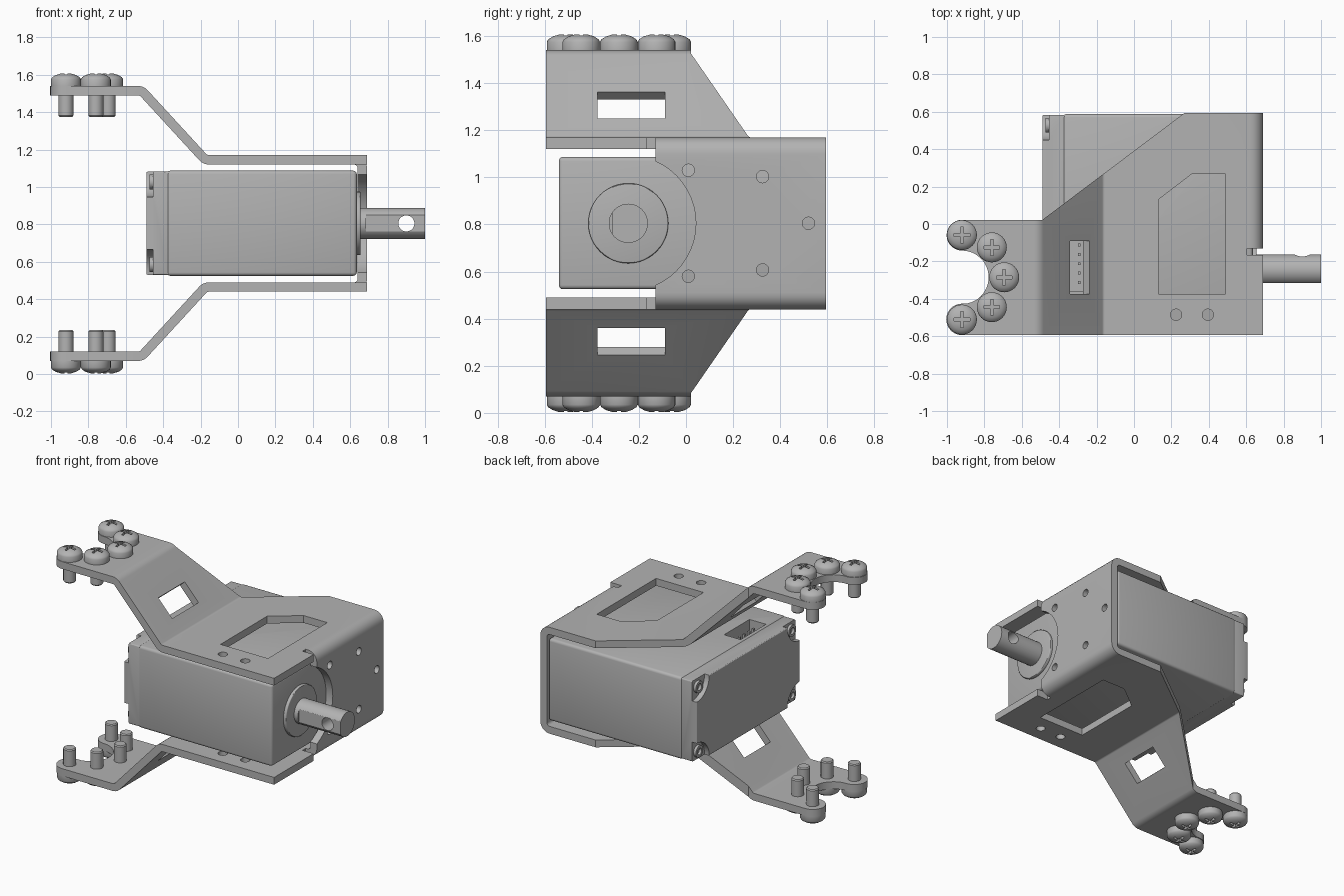
import bpy, bmesh, math
from mathutils import Vector, Matrix

if "Cube" in bpy.data.objects:
    bpy.data.objects.remove(bpy.data.objects["Cube"], do_unlink=True)

MID = 0.805                 # height of the symmetry plane
AXIS_Y = -0.245             # shaft axis
ARM_Y = -0.285              # arm centre line
HALF = 0.594                # half depth of the bracket

grey = bpy.data.materials.new("metal grey")
grey.use_nodes = True
grey.diffuse_color = (0.45, 0.45, 0.45, 1)
grey.node_tree.nodes["Principled BSDF"].inputs["Base Color"].default_value = (0.45, 0.45, 0.45, 1)


def finish(name, bm):
    bmesh.ops.recalc_face_normals(bm, faces=bm.faces)
    mesh = bpy.data.meshes.new(name)
    bm.to_mesh(mesh)
    bm.free()
    mesh.materials.append(grey)
    obj = bpy.data.objects.new(name, mesh)
    bpy.context.collection.objects.link(obj)
    return obj


def box(name, lo, hi, bevel=0.0, tilt=0.0):
    lo, hi = Vector(lo), Vector(hi)
    bm = bmesh.new()
    bmesh.ops.create_cube(bm, size=1)
    bmesh.ops.scale(bm, vec=hi - lo, verts=bm.verts)
    if bevel:
        bmesh.ops.bevel(bm, geom=bm.edges[:], offset=bevel, segments=3, profile=0.5, affect='EDGES')
    bmesh.ops.rotate(bm, matrix=Matrix.Rotation(tilt, 3, 'Y'), verts=bm.verts)
    bmesh.ops.translate(bm, vec=(lo + hi) / 2, verts=bm.verts)
    return finish(name, bm)


def prism(name, points, start, end):
    """Extrude a closed 3D outline from offset start to offset end."""
    bm = bmesh.new()
    start, end = Vector(start), Vector(end)
    face = bm.faces.new([bm.verts.new(Vector(p) + start) for p in points])
    top = bmesh.ops.extrude_face_region(bm, geom=[face])["geom"]
    bmesh.ops.translate(bm, vec=end - start, verts=[v for v in top if isinstance(v, bmesh.types.BMVert)])
    return finish(name, bm)


def cylinder(name, centre, radius, length, axis, bevel=0.0):
    bm = bmesh.new()
    bmesh.ops.create_cone(bm, cap_ends=True, segments=48, radius1=radius, radius2=radius, depth=length)
    if bevel:
        rims = [e for e in bm.edges if abs(e.verts[0].co.z - e.verts[1].co.z) < 1e-5]
        bmesh.ops.bevel(bm, geom=rims, offset=bevel, segments=3, profile=0.5, affect='EDGES')
    turn = Vector((0, 0, 1)).rotation_difference(Vector(axis)).to_matrix()
    bmesh.ops.rotate(bm, matrix=turn, verts=bm.verts)
    bmesh.ops.translate(bm, vec=centre, verts=bm.verts)
    return finish(name, bm)


def carve(obj, cutters, operation='DIFFERENCE'):
    for cutter in cutters:
        mod = obj.modifiers.new("carve", 'BOOLEAN')
        mod.object, mod.operation, mod.solver = cutter, operation, 'EXACT'
        bpy.context.view_layer.update()
        mesh = bpy.data.meshes.new_from_object(obj.evaluated_get(bpy.context.evaluated_depsgraph_get()))
        obj.modifiers.clear()
        obj.data = mesh
        bpy.data.objects.remove(cutter, do_unlink=True)


def smooth(obj):
    bpy.ops.object.select_all(action='DESELECT')
    obj.select_set(True)
    bpy.context.view_layer.objects.active = obj
    bpy.ops.object.shade_smooth_by_angle(angle=math.radians(30))


def arc(cx, cy, r, a0, a1, n=16):
    angles = [math.radians(a0 + (a1 - a0) * i / n) for i in range(n + 1)]
    return [(cx + r * math.cos(a), cy + r * math.sin(a)) for a in angles]


def strip(path, thick, radius, steps=6):
    """Sheet-metal cross-section: a bent centre line with rounded corners."""
    path = [Vector(p) for p in path]
    left, right = [], []

    def add(p, d):
        n = Vector((-d.y, d.x)) * thick / 2
        left.append(p + n)
        right.append(p - n)

    add(path[0], (path[1] - path[0]).normalized())
    for a, b, c in zip(path, path[1:], path[2:]):
        d0, d1 = (b - a).normalized(), (c - b).normalized()
        turn = math.atan2(d0.x * d1.y - d0.y * d1.x, d0.dot(d1))
        side = math.copysign(1, turn)
        centre = b - d0 * radius * math.tan(abs(turn) / 2) + Vector((-d0.y, d0.x)) * radius * side
        for i in range(steps + 1):
            d = Matrix.Rotation(turn * i / steps, 2) @ d0
            add(centre - Vector((-d.y, d.x)) * radius * side, d)
    add(path[-1], (path[-1] - path[-2]).normalized())
    return left + right[::-1]


# Bracket: bent strip trimmed to its plan outline
half_path = [(-1.01, 1.515), (-0.515, 1.515), (-0.175, 1.145), (0.665, 1.145)]
path = half_path + [(x, 2 * MID - z) for x, z in reversed(half_path)]
section = [(p.x, 0, p.y) for p in strip(path, 0.05, 0.045)]
bracket = prism("bracket", section, (0, -HALF - 0.01, 0), (0, HALF + 0.01, 0))
plan = [(0.75, -HALF), (0.75, HALF), (0.27, HALF), (-0.49, 0.022)]
plan += arc(-0.92, ARM_Y + 0.225, 0.082, 90, 270)
plan += arc(-0.92, ARM_Y, 0.143, 90, -90)[1:-1]
plan += arc(-0.92, ARM_Y - 0.225, 0.084, 90, 270)
carve(bracket, [prism("trim", [(x, y, 0) for x, y in plan], (0, 0, -0.5), (0, 0, 2))], 'INTERSECT')

# Bracket openings: shaft clearance, windows and holes
window = [(0.13, -0.375), (0.49, -0.375), (0.49, 0.268), (0.31, 0.268), (0.13, 0.13)]
cutters = [box("corner_cut", (0.605, -0.7, 0.3), (0.8, -0.13, 1.3)),
           cylinder("shaft_clearance", (0.68, AXIS_Y, MID), 0.287, 0.14, (1, 0, 0)),
           prism("window_cut", [(x, y, 0) for x, y in window], (0, 0, 0.2), (0, 0, 1.4))]
for side in (1, -1):
    z = MID + side * 0.48
    cutters.append(box("arm_window_cut", (-0.39, -0.375, z - 0.1), (-0.235, -0.09, z + 0.1),
                       tilt=side * math.radians(47.4)))
cutters += [cylinder("plate_hole", (x, -0.485, MID), 0.03, 1.2, (0, 0, 1)) for x in (0.225, 0.395)]
for y, dz in ((0.01, 0.225), (0.01, -0.225), (0.325, 0.198), (0.325, -0.198), (0.52, 0)):
    cutters.append(cylinder("side_hole", (0.665, y, MID + dz), 0.026, 0.1, (1, 0, 0)))
carve(bracket, cutters)
smooth(bracket)

# Flange tips beyond the relief notches
for name, z in (("upper_flange_tip", 1.12), ("lower_flange_tip", 0.44)):
    box(name, (0.605, -HALF, z), (0.69, -0.165, z + 0.05))

# Motor housing and rear cap
body = box("motor_body", (-0.38, -0.54, 0.525), (0.635, 0.588, 1.087), 0.018)
cap = box("motor_rear_cap", (-0.49, -0.535, 0.53), (-0.365, 0.583, 1.082), 0.008)
corners = [(y, z) for y in (-0.535, 0.583) for z in (0.53, 1.082)]
carve(cap, [cylinder("corner_recess", (-0.49, y, z), 0.135, 0.07, (1, 0, 0)) for y, z in corners])
for y, z in corners:
    yc, zc = y + math.copysign(0.055, -y), z + math.copysign(0.055, MID - z)
    bolt = cylinder("housing_bolt", (-0.46, yc, zc), 0.04, 0.025, (1, 0, 0))
    carve(bolt, [cylinder("bolt_socket", (-0.475, yc, zc), 0.022, 0.04, (1, 0, 0))])
    smooth(bolt)

# Connector socket with pins
carve(body, [box("socket_cut", (-0.355, -0.36, 0.97), (-0.23, -0.085, 1.2))])
for i in range(5):
    y = -0.32 + i * 0.05
    box("connector_pin", (-0.3, y, 0.965), (-0.285, y + 0.015, 1.06))
smooth(body)
smooth(cap)

# Boss and shaft with flat and cross hole
smooth(cylinder("shaft_boss", (0.64, AXIS_Y, MID), 0.17, 0.03, (1, 0, 0), 0.006))
shaft = cylinder("output_shaft", (0.81, AXIS_Y, MID), 0.083, 0.38, (1, 0, 0))
carve(shaft, [box("flat_cut", (0.685, -0.5, 0.6), (1.1, AXIS_Y - 0.07, 1)),
              cylinder("cross_hole", (0.9, AXIS_Y, MID), 0.043, 0.4, (0, 1, 0))])
smooth(shaft)

# Domed cross-recess screw, shared by both arms
profile = [(0, -0.165), (0.034, -0.165), (0.04, -0.158), (0.04, 0), (0.08, 0),
           (0.08, 0.035), (0.074, 0.046), (0.055, 0.058), (0.03, 0.066), (0, 0.068)]
bm = bmesh.new()
verts = [bm.verts.new((r, 0, z)) for r, z in profile]
edges = [bm.edges.new(pair) for pair in zip(verts, verts[1:])]
bmesh.ops.spin(bm, geom=verts + edges, axis=(0, 0, 1), cent=(0, 0, 0), angle=math.tau, steps=32)
bmesh.ops.remove_doubles(bm, verts=bm.verts, dist=1e-4)
screw = finish("arm_screw", bm)
carve(screw, [box("slot", (-0.042, -0.008, 0.035), (0.042, 0.008, 0.1)),
              box("slot", (-0.008, -0.042, 0.035), (0.008, 0.042, 0.1))])
smooth(screw)
for side in (1, -1):
    for x, y in arc(-0.92, ARM_Y, 0.226, -90, 90, 4):
        copy = bpy.data.objects.new("upper_arm_screw" if side > 0 else "lower_arm_screw", screw.data)
        copy.location = (x, y, MID + side * 0.735)
        copy.rotation_euler.x = 0 if side > 0 else math.pi
        bpy.context.collection.objects.link(copy)
bpy.data.objects.remove(screw, do_unlink=True)
